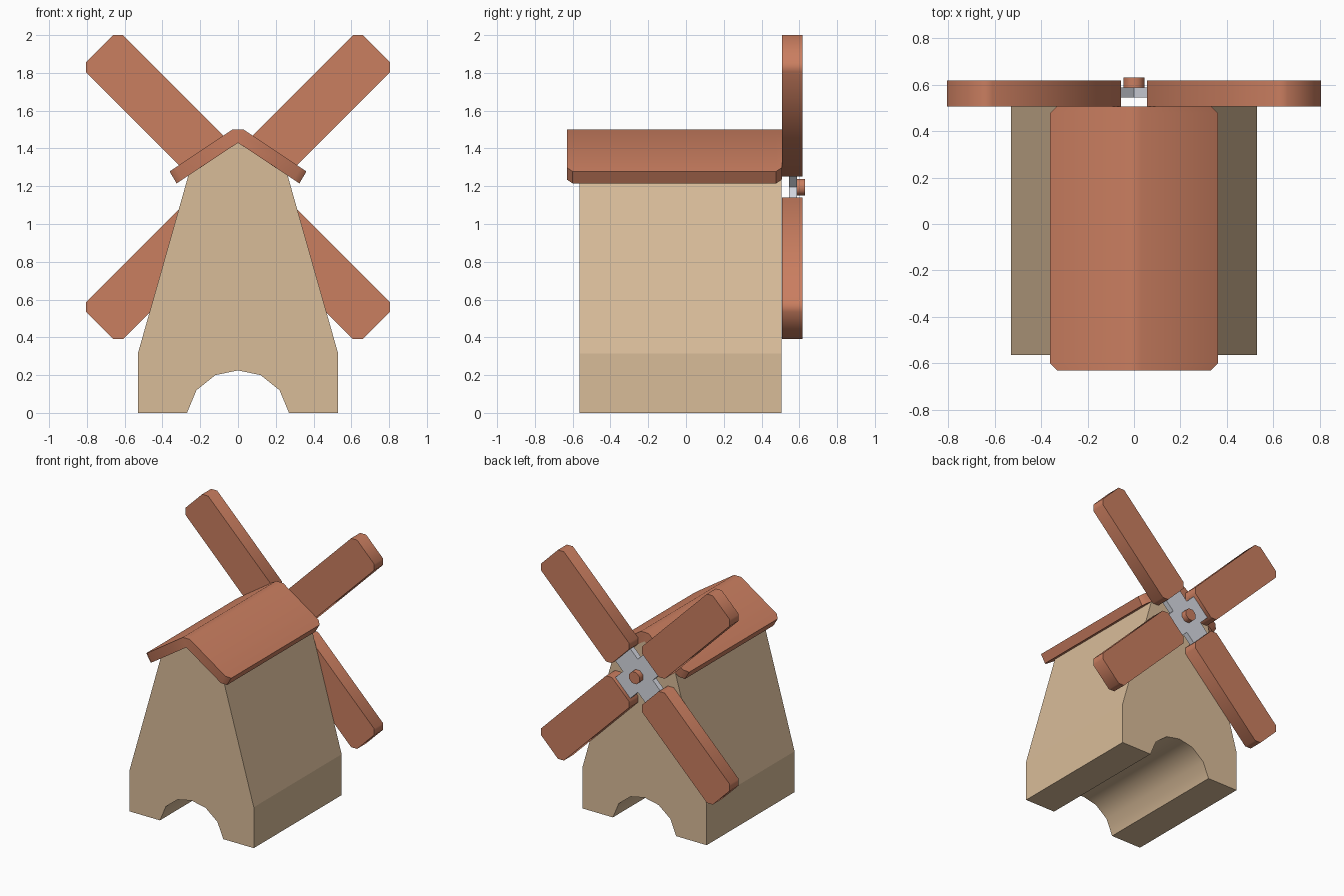
import bpy, bmesh, math

if "Cube" in bpy.data.objects:
    bpy.data.objects.remove(bpy.data.objects["Cube"])


def material(name, rgb):
    m = bpy.data.materials.new(name)
    lin = [((c / 255 + 0.055) / 1.055) ** 2.4 for c in rgb]
    m.diffuse_color = (*lin, 1)
    m.use_nodes = True
    m.node_tree.nodes["Principled BSDF"].inputs["Base Color"].default_value = m.diffuse_color
    return m


TAN = material("tan_wood", (217, 188, 153))
RED = material("terracotta", (202, 126, 96))
GREY = material("light_grey", (214, 217, 226))


def loft(name, sections, mat, smooth=None):
    """Skin equal-length loops of 3D points and cap both ends."""
    bm = bmesh.new()
    rings = [[bm.verts.new(p) for p in s] for s in sections]
    n = len(rings[0])
    for a, b in zip(rings, rings[1:]):
        for i in range(n):
            j = (i + 1) % n
            bm.faces.new((a[i], a[j], b[j], b[i]))
    bm.faces.new(rings[0])
    bm.faces.new(rings[-1])
    bmesh.ops.recalc_face_normals(bm, faces=bm.faces)
    me = bpy.data.meshes.new(name)
    bm.to_mesh(me)
    bm.free()
    me.materials.append(mat)
    ob = bpy.data.objects.new(name, me)
    bpy.context.collection.objects.link(ob)
    if smooth:
        bpy.ops.object.select_all(action='DESELECT')
        ob.select_set(True)
        bpy.context.view_layer.objects.active = ob
        bpy.ops.object.shade_smooth_by_angle(angle=math.radians(smooth))
    return ob


def extrude(name, profile, y0, y1, mat, smooth=None):
    return loft(name, [[(x, y, z) for x, z in profile] for y in (y0, y1)], mat, smooth)


def mirrored(half):
    """Close a half profile that starts and ends on x = 0."""
    return half + [(-x, z) for x, z in reversed(half) if x > 0]


# Tower with the arched passage through its base
tower = extrude("tower", mirrored([
    (0, 0.225), (0.12, 0.2), (0.22, 0.12), (0.27, 0), (0.53, 0),
    (0.53, 0.315), (0.263, 1.256), (0, 1.43)]), -0.565, 0.505, TAN)
for p in tower.data.polygons:
    c = p.center
    p.use_smooth = abs(c.x) < 0.25 and c.z < 0.22 and abs(p.normal.y) < 0.5


# Gabled roof with clipped eave corners
def roof_section(y, cut):
    k = 0.03 * cut
    half = [(0.03, 1.5), (0.362 - k, 1.278 + k * 0.67),
            (0.325 - k, 1.215 + k * 0.67), (0, 1.43)]
    return [(x, y, z) for x, z in mirrored(half)]


loft("roof", [roof_section(-0.63, 1), roof_section(-0.6, 0),
              roof_section(0.477, 0), roof_section(0.507, 1)], RED, 50)

# Four sails on the diagonals
HUB_Z = 1.195


def turned(points, angle):
    c, s = math.cos(angle), math.sin(angle)
    return [(u * c - v * s, HUB_Z + u * s + v * c) for u, v in points]


u0, u1, w, k = 0.18, 1.036, 0.138, 0.036
sail = [(u0, k - w), (u0 + k, -w), (u1 - k, -w), (u1, k - w),
        (u1, w - k), (u1 - k, w), (u0 + k, w), (u0, w - k)]
for i in range(4):
    extrude(f"sail_{i + 1}", turned(sail, math.pi / 4 + i * math.pi / 2),
            0.507, 0.617, RED, 50)

# Grey cross-shaped hub joining the sails
a, b = 0.09, 0.2
cross = [(b, -a), (b, a), (a, a), (a, b), (-a, b), (-a, a),
         (-b, a), (-b, -a), (-a, -a), (-a, -b), (a, -b), (a, -a)]
extrude("hub", turned(cross, math.pi / 4), 0.545, 0.587, GREY)

# Axle cap
cap = [(0.048 * math.cos(t * math.pi / 4), 0.048 * math.sin(t * math.pi / 4)) for t in range(8)]
extrude("axle_cap", turned(cap, math.pi / 8), 0.58, 0.63, RED, 50)
